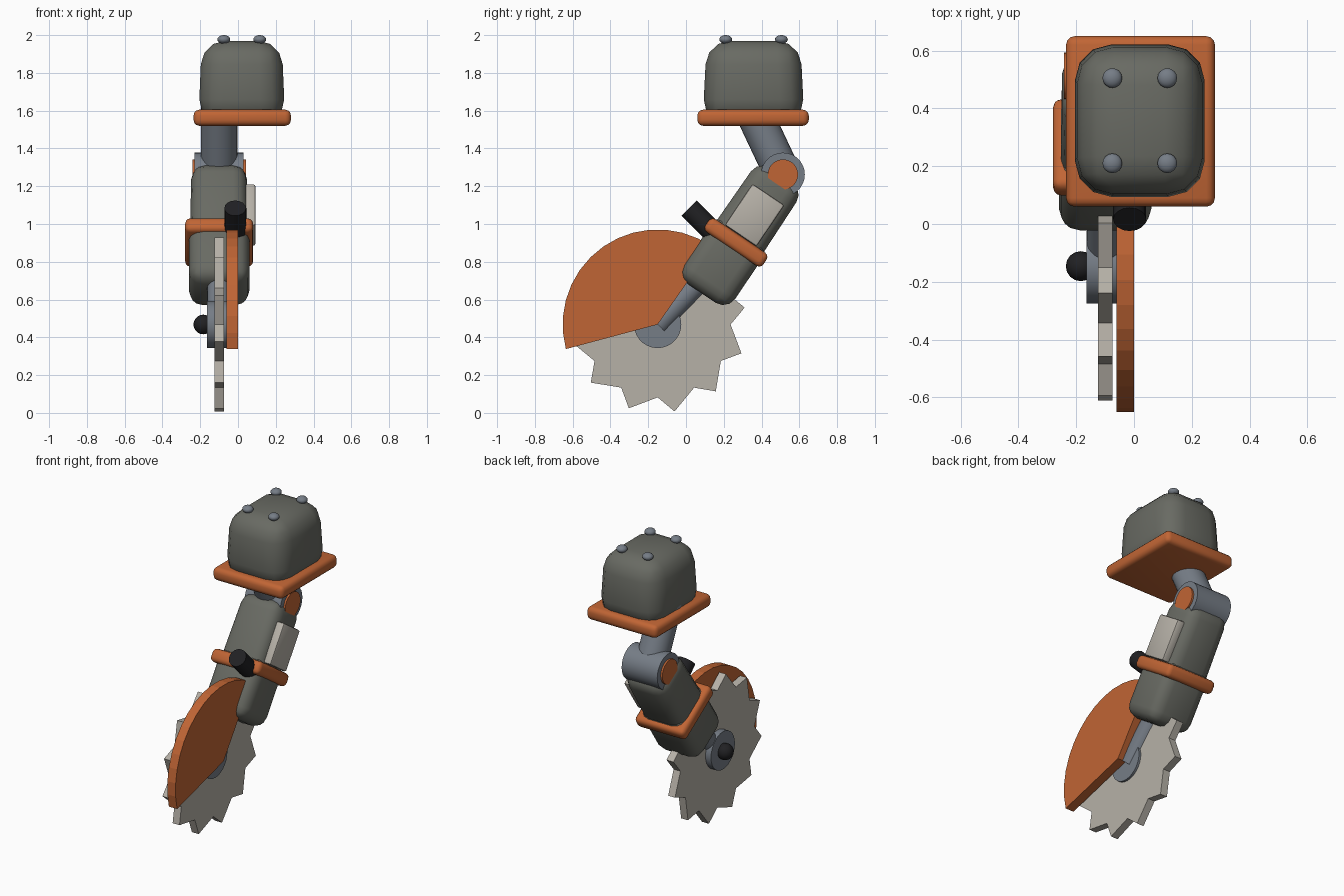
import bpy, bmesh
from math import sin, cos, radians, pi
from mathutils import Vector, Matrix

if "Cube" in bpy.data.objects:
    bpy.data.objects.remove(bpy.data.objects["Cube"])


def material(name, *rgb):
    m = bpy.data.materials.new(name)
    m.diffuse_color = (*rgb, 1)
    m.use_nodes = True
    m.node_tree.nodes["Principled BSDF"].inputs["Base Color"].default_value = m.diffuse_color
    return m


ORANGE = material("orange_paint", 0.53, 0.13, 0.035)
OLIVE = material("olive_armour", 0.14, 0.145, 0.125)
STEEL = material("blue_steel", 0.18, 0.205, 0.24)
PALE = material("pale_metal", 0.47, 0.44, 0.39)
BLACK = material("black_rubber", 0.015, 0.015, 0.017)


def finish(name, bm, mat, matrix=Matrix(), smooth=True):
    bmesh.ops.recalc_face_normals(bm, faces=bm.faces)
    me = bpy.data.meshes.new(name)
    bm.to_mesh(me)
    bm.free()
    me.materials.append(mat)
    ob = bpy.data.objects.new(name, me)
    bpy.context.collection.objects.link(ob)
    ob.matrix_world = matrix
    if smooth:
        bpy.ops.object.select_all(action='DESELECT')
        ob.select_set(True)
        bpy.context.view_layer.objects.active = ob
        bpy.ops.object.shade_smooth_by_angle(angle=radians(35))
    return ob


def box(name, lo, hi, bevel, mat, matrix=Matrix(), taper=1.0, segments=3):
    """Bevelled box between two corners, its top face scaled by taper."""
    lo, hi = Vector(lo), Vector(hi)
    mid, size = (lo + hi) / 2, hi - lo
    bm = bmesh.new()
    bmesh.ops.create_cube(bm, size=1)
    for v in bm.verts:
        k = taper if v.co.z > 0 else 1
        v.co = mid + Vector((v.co.x * size.x * k, v.co.y * size.y * k, v.co.z * size.z))
    bmesh.ops.bevel(bm, geom=bm.edges[:], offset=bevel, segments=segments,
                    profile=0.5, affect='EDGES', clamp_overlap=True)
    return finish(name, bm, mat, matrix)


def rod(name, a, b, radius, mat, sides=28):
    """Cylinder between two points."""
    a, b = Vector(a), Vector(b)
    bm = bmesh.new()
    bmesh.ops.create_cone(bm, cap_ends=True, segments=sides, radius1=radius,
                          radius2=radius, depth=(b - a).length)
    turn = (b - a).to_track_quat('Z', 'Y').to_matrix().to_4x4()
    return finish(name, bm, mat, Matrix.Translation((a + b) / 2) @ turn)


def ball(name, loc, radius, mat, flat=1.0):
    bm = bmesh.new()
    bmesh.ops.create_uvsphere(bm, u_segments=16, v_segments=10, radius=radius)
    return finish(name, bm, mat, Matrix.Translation(loc) @ Matrix.Diagonal((1, 1, flat, 1)))


def plate(name, outline, x0, x1, mat):
    """Flat plate: a polar (degrees, radius) outline around the saw axle."""
    bm = bmesh.new()
    face = bm.faces.new([bm.verts.new((x0, AXLE.y + r * cos(radians(d)), AXLE.z + r * sin(radians(d))))
                         for d, r in outline])
    ext = bmesh.ops.extrude_face_region(bm, geom=[face])
    bmesh.ops.translate(bm, vec=(x1 - x0, 0, 0),
                        verts=[g for g in ext['geom'] if isinstance(g, bmesh.types.BMVert)])
    return finish(name, bm, mat, smooth=False)


AXLE = Vector((-0.1, -0.15, 0.468))
ELBOW = Vector((-0.1, 0.513, 1.262))

# Shoulder: armour cap, flange and rivets
box("shoulder_cap", (-0.21, 0.088, 1.535), (0.25, 0.627, 1.97), 0.125, OLIVE, taper=0.92)
box("shoulder_flange", (-0.235, 0.06, 1.52), (0.28, 0.65, 1.605), 0.03, ORANGE)
for i, x in enumerate((-0.075, 0.115)):
    for j, y in enumerate((0.21, 0.505)):
        ball(f"shoulder_rivet_{i}{j}", (x, y, 1.977), 0.034, STEEL, 0.68)

# Upper arm and elbow joint
rod("upper_arm", ELBOW, (-0.1, 0.335, 1.64), 0.097, STEEL)
rod("elbow_hub", ELBOW - Vector((0.13, 0, 0)), ELBOW + Vector((0.13, 0, 0)), 0.116, STEEL)
rod("elbow_caps", ELBOW - Vector((0.142, 0, 0)), ELBOW + Vector((0.142, 0, 0)), 0.08, ORANGE)

# Forearm, built upright around the cuff centre and tilted forward
TILT = Matrix.Translation((-0.1, 0.265, 0.902)) @ Matrix.Rotation(radians(-34), 4, 'X')
box("forearm_upper", (-0.155, -0.152, -0.1), (0.155, 0.152, 0.43), 0.075, OLIVE, TILT, taper=0.95)
box("forearm_lower", (-0.16, -0.163, -0.325), (0.16, 0.163, 0.08), 0.075, OLIVE, TILT)
box("forearm_cuff", (-0.18, -0.185, -0.042), (0.18, 0.185, 0.042), 0.028, ORANGE, TILT)
box("forearm_panel", (0.13, -0.102, 0.043), (0.193, 0.102, 0.307), 0.012, PALE, TILT, segments=2)

# Black grip knob on the front of the forearm
rod("grip_knob", (-0.015, 0.016, 1.084), (-0.015, 0.17, 0.93), 0.057, BLACK, 16)

# Saw: support strut, axle hub, blade, guard and axle nut
rod("saw_strut", AXLE, (-0.1, 0.19, 0.82), 0.063, STEEL)
rod("saw_hub", (-0.165, AXLE.y, AXLE.z), (-0.06, AXLE.y, AXLE.z), 0.125, STEEL)
teeth = [p for i in range(12) for p in ((30 * i, 0.386), (30 * i + 11, 0.469))]
plate("saw_blade", teeth, -0.125, -0.075, PALE)
arc = [(55 + 10 * i, 0.503) for i in range(15)]
plate("saw_guard", [(0, 0)] + arc, -0.06, 0.0, ORANGE)
ball("axle_nut", (-0.184, AXLE.y + 0.004, AXLE.z), 0.052, BLACK)
